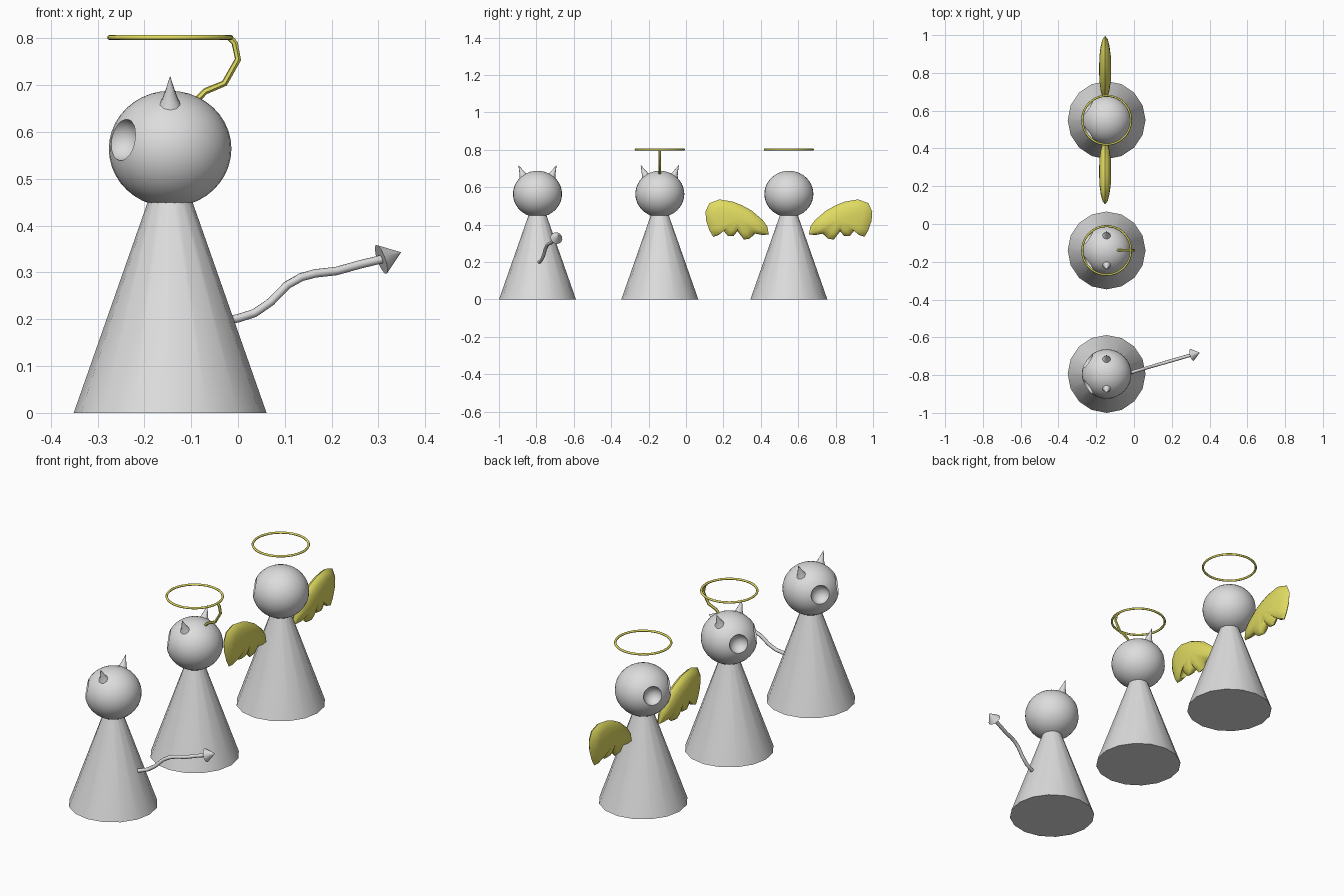
import bpy, bmesh, math
from mathutils import Vector

if "Cube" in bpy.data.objects:
    bpy.data.objects.remove(bpy.data.objects["Cube"])

CX = -0.145


def material(name, rgb):
    m = bpy.data.materials.new(name)
    m.diffuse_color = (*rgb, 1)
    m.use_nodes = True
    m.node_tree.nodes["Principled BSDF"].inputs["Base Color"].default_value = m.diffuse_color
    return m


GREY = material("pale grey", (0.72, 0.72, 0.72))
GOLD = material("gold yellow", (0.75, 0.71, 0.12))


def finish(ob, name, mat, angle=40):
    ob.name = name
    ob.data.materials.clear()
    ob.data.materials.append(mat)
    bpy.ops.object.select_all(action='DESELECT')
    ob.select_set(True)
    bpy.context.view_layer.objects.active = ob
    bpy.ops.object.shade_smooth_by_angle(angle=math.radians(angle))
    return ob


def from_bmesh(bm, name, mat, angle=40):
    bmesh.ops.recalc_face_normals(bm, faces=bm.faces)
    me = bpy.data.meshes.new(name)
    bm.to_mesh(me)
    bm.free()
    ob = bpy.data.objects.new(name, me)
    bpy.context.collection.objects.link(ob)
    return finish(ob, name, mat, angle)


def tube(name, points, radii, mat, sides=8):
    """Rings along a path; a zero radius closes to a point."""
    pts = [Vector(p) for p in points]
    bm = bmesh.new()
    rings = []
    for i, p in enumerate(pts):
        d = (pts[min(i + 1, len(pts) - 1)] - pts[max(i - 1, 0)]).normalized()
        u = d.cross(Vector((0.3, 1, 0))).normalized()
        v = d.cross(u)
        r = max(radii[i], 0.0004)
        rings.append([bm.verts.new(p + r * (u * math.cos(a) + v * math.sin(a)))
                      for a in (2 * math.pi * k / sides for k in range(sides))])
    for a, b in zip(rings, rings[1:]):
        for k in range(sides):
            n = (k + 1) % sides
            bm.faces.new((a[k], a[n], b[n], b[k]))
    bm.faces.new(rings[0])
    bm.faces.new(rings[-1])
    return from_bmesh(bm, name, mat, 50)


def body(y):
    # Cone gown, with its narrow top hidden in the head
    bpy.ops.mesh.primitive_cone_add(vertices=16, radius1=0.206, radius2=0.034, depth=0.49,
                                    location=(CX, y, 0.245))
    finish(bpy.context.object, "gown", GREY)
    # Round head with two hollow eye sockets
    bpy.ops.mesh.primitive_uv_sphere_add(segments=32, ring_count=20, radius=1,
                                         location=(CX, y, 0.564))
    head = bpy.context.object
    head.scale = (0.131, 0.131, 0.124)
    for s in (-1, 1):
        bpy.ops.mesh.primitive_uv_sphere_add(
            segments=24, ring_count=16, radius=0.046,
            location=(CX - 0.108, y + s * 0.073, 0.585))
        cutter = bpy.context.object
        cutter.name = "eye_cutter"
        cutter.hide_render = True
        mod = head.modifiers.new("eye", 'BOOLEAN')
        mod.operation = 'DIFFERENCE'
        mod.solver = 'EXACT'
        mod.object = cutter
        bpy.context.view_layer.objects.active = head
        bpy.ops.object.modifier_apply(modifier=mod.name)
        bpy.data.objects.remove(cutter)
    finish(head, "head", GREY)


def horns(y):
    for s in (-1, 1):
        tube("horn", [(CX, y + s * o, z) for o, z in
                      ((0.070, 0.648), (0.079, 0.668), (0.090, 0.692), (0.102, 0.719))],
             (0.031, 0.018, 0.009, 0), GREY, 10)


def halo(y):
    bpy.ops.mesh.primitive_torus_add(major_radius=0.129, minor_radius=0.0055, major_segments=40,
                                     minor_segments=8, location=(CX, y, 0.802))
    finish(bpy.context.object, "halo", GOLD, 60)


def wing(y, s):
    # Scalloped outline as (distance from body axis, height)
    outline = [(0.107, 0.347), (0.115, 0.39), (0.14, 0.425), (0.2, 0.476), (0.25, 0.503),
               (0.30, 0.523), (0.37, 0.535), (0.425, 0.515), (0.446, 0.47), (0.442, 0.42),
               (0.425, 0.37), (0.405, 0.335), (0.375, 0.345), (0.355, 0.375), (0.325, 0.338),
               (0.295, 0.34), (0.275, 0.365), (0.24, 0.32), (0.21, 0.325), (0.18, 0.352),
               (0.145, 0.345)]
    c = Vector((0.27, 0.43))
    bm = bmesh.new()
    rim = [bm.verts.new((CX - 0.008, y + s * o, z)) for o, z in outline]
    n = len(rim)
    for side in (-1, 1):
        prev = rim
        for k, t in ((0.9, 0.014), (0.7, 0.023), (0.4, 0.030)):
            ring = []
            for o, z in outline:
                p = c + (Vector((o, z)) - c) * k
                ring.append(bm.verts.new((CX - 0.008 + side * t, y + s * p.x, p.y)))
            for i in range(n):
                j = (i + 1) % n
                bm.faces.new((prev[i], prev[j], ring[j], ring[i]))
            prev = ring
        mid = bm.verts.new((CX - 0.008 + side * 0.032, y + s * c.x, c.y))
        for i in range(n):
            bm.faces.new((prev[i], prev[(i + 1) % n], mid))
    from_bmesh(bm, "wing", GOLD, 50)


DEVIL, MIDDLE, ANGEL = -0.794, -0.14, 0.55
for y in (DEVIL, MIDDLE, ANGEL):
    body(y)

# Horned figure with arrow tail
horns(DEVIL)
path = [(-0.03, 0.196), (0.0, 0.202), (0.035, 0.213), (0.07, 0.237), (0.105, 0.273),
        (0.135, 0.29), (0.165, 0.298), (0.21, 0.303), (0.26, 0.317), (0.31, 0.329)]
tube("tail", [(x, -0.787 + 0.29 * (x + 0.02), z) for x, z in path], [0.009] * len(path), GREY)
tube("tail_tip", [(0.306, -0.693, 0.328), (0.348, -0.681, 0.343)], (0.033, 0), GREY, 12)

# Horned figure with a halo on a bent rod
horns(MIDDLE)
halo(MIDDLE)
rod = [(-0.095, 0.662), (-0.07, 0.687), (-0.029, 0.704), (0.0, 0.755), (-0.007, 0.79),
       (-0.018, 0.802)]
tube("halo_rod", [(x, MIDDLE, z) for x, z in rod], [0.007] * len(rod), GOLD, 6)

# Winged figure with a floating halo
halo(ANGEL)
for s in (-1, 1):
    wing(ANGEL, s)
